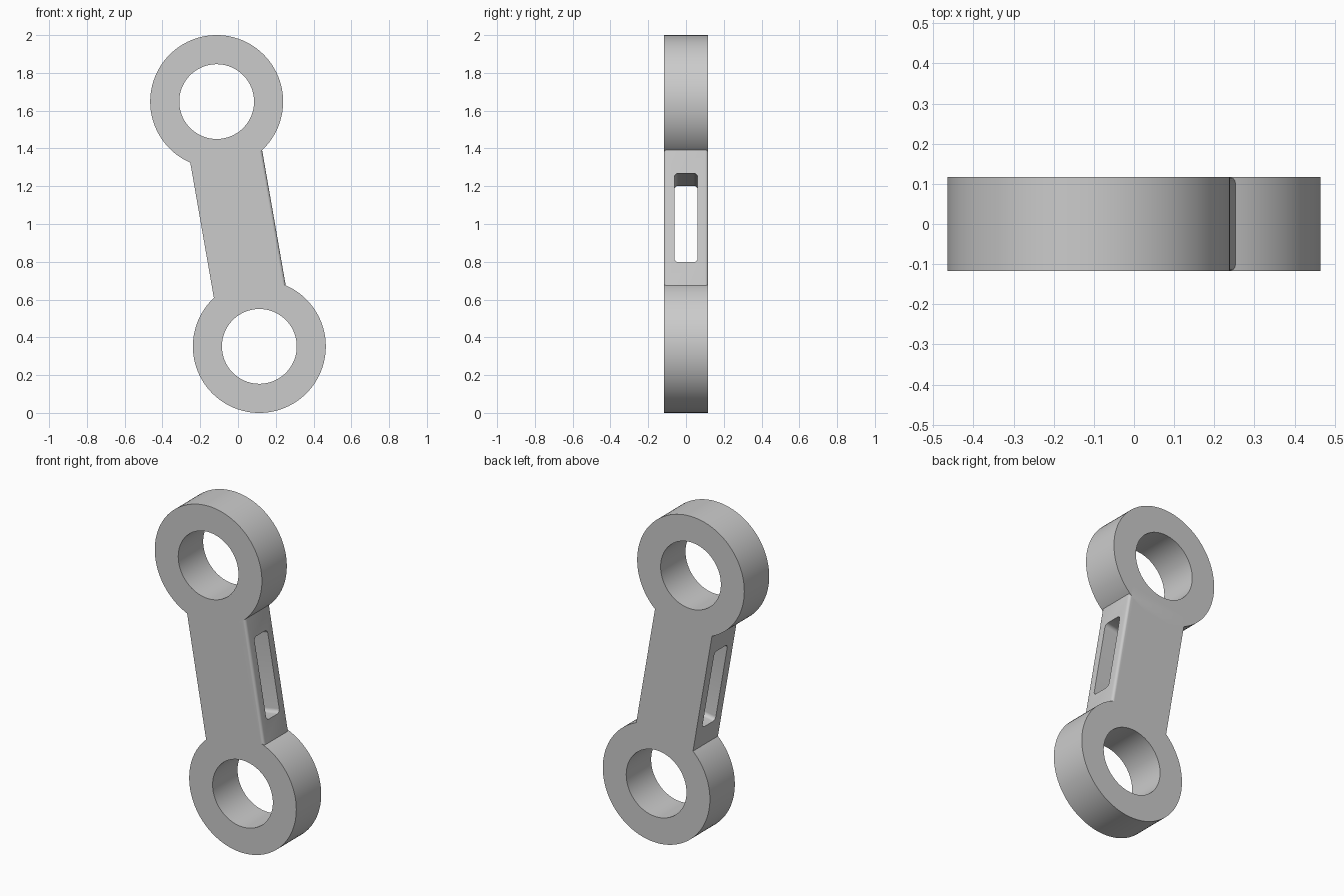
import bpy, bmesh, math
from mathutils import Matrix

cube = bpy.data.objects.get("Cube")
if cube:
    bpy.data.objects.remove(cube, do_unlink=True)

DEPTH = 0.117                 # half thickness
RING, BORE = 0.352, 0.198     # eye radii
EYE_X, EYE_Z = 0.113, 0.648   # eye offset from the middle
HALF_WIDTH = 0.193
MIDDLE = Matrix.Translation((0, 0, 1))
TILT = Matrix.Rotation(-math.atan2(EYE_X, EYE_Z), 4, 'Y')

steel = bpy.data.materials.new("light_grey")
steel.use_nodes = True
grey = (0.6, 0.6, 0.6, 1)
steel.diffuse_color = grey
steel.node_tree.nodes["Principled BSDF"].inputs["Base Color"].default_value = grey


def circle(radius, count=96):
    return [(radius * math.cos(i * math.tau / count), radius * math.sin(i * math.tau / count))
            for i in range(count)]


def rounded_rect(half_w, half_h, radius, steps=6):
    points = []
    for corner, (sx, sz) in enumerate([(1, 1), (-1, 1), (-1, -1), (1, -1)]):
        for i in range(steps + 1):
            a = (corner + i / steps) * math.pi / 2
            points.append((sx * (half_w - radius) + radius * math.cos(a),
                           sz * (half_h - radius) + radius * math.sin(a)))
    return points


def prism(name, points, half_depth, matrix, round_side=0):
    """Extrude an XZ profile along Y; optionally round the long edges on +X."""
    bm = bmesh.new()
    front = bm.faces.new([bm.verts.new((x, -half_depth, z)) for x, z in points])
    moved = bmesh.ops.extrude_face_region(bm, geom=[front])["geom"]
    for v in moved:
        if isinstance(v, bmesh.types.BMVert):
            v.co.y = half_depth
    bmesh.ops.recalc_face_normals(bm, faces=bm.faces)
    if round_side:
        edges = [e for e in bm.edges if all(v.co.x > 0 for v in e.verts)
                 and abs(e.verts[0].co.z - e.verts[1].co.z) > 0.1]
        bmesh.ops.bevel(bm, geom=edges, offset=round_side, segments=5,
                        profile=0.5, affect='EDGES')
    bm.transform(matrix)
    mesh = bpy.data.meshes.new(name)
    bm.to_mesh(mesh)
    bm.free()
    mesh.materials.append(steel)
    obj = bpy.data.objects.new(name, mesh)
    bpy.context.collection.objects.link(obj)
    return obj


def combine(target, tool, operation):
    mod = target.modifiers.new(operation.lower(), 'BOOLEAN')
    mod.operation, mod.solver, mod.object = operation, 'EXACT', tool
    bpy.context.view_layer.objects.active = target
    bpy.ops.object.modifier_apply(modifier=mod.name)
    bpy.data.objects.remove(tool, do_unlink=True)


# Shank with two softened edges on one side
w, h = HALF_WIDTH, 0.42
link = prism("link_arm", [(-w, -h), (w, -h), (w, h), (-w, h)], DEPTH,
             MIDDLE @ TILT, round_side=0.015)

# Round eyes at both ends, then their bores
ends = [MIDDLE @ Matrix.Translation((-s * EYE_X, 0, s * EYE_Z)) for s in (1, -1)]
for place in ends:
    combine(link, prism("eye", circle(RING), DEPTH, place), 'UNION')
for place in ends:
    combine(link, prism("bore", circle(BORE), 0.3, place), 'DIFFERENCE')

# Rounded slot straight through the sides of the shank
slot = prism("slot", rounded_rect(0.062, 0.239, 0.022), 0.3,
             MIDDLE @ TILT @ Matrix.Rotation(math.pi / 2, 4, 'Z'))
combine(link, slot, 'DIFFERENCE')

# Smooth curved walls, crisp rims
bpy.ops.object.select_all(action='DESELECT')
link.select_set(True)
bpy.context.view_layer.objects.active = link
bpy.ops.object.shade_smooth_by_angle(angle=math.radians(30))
